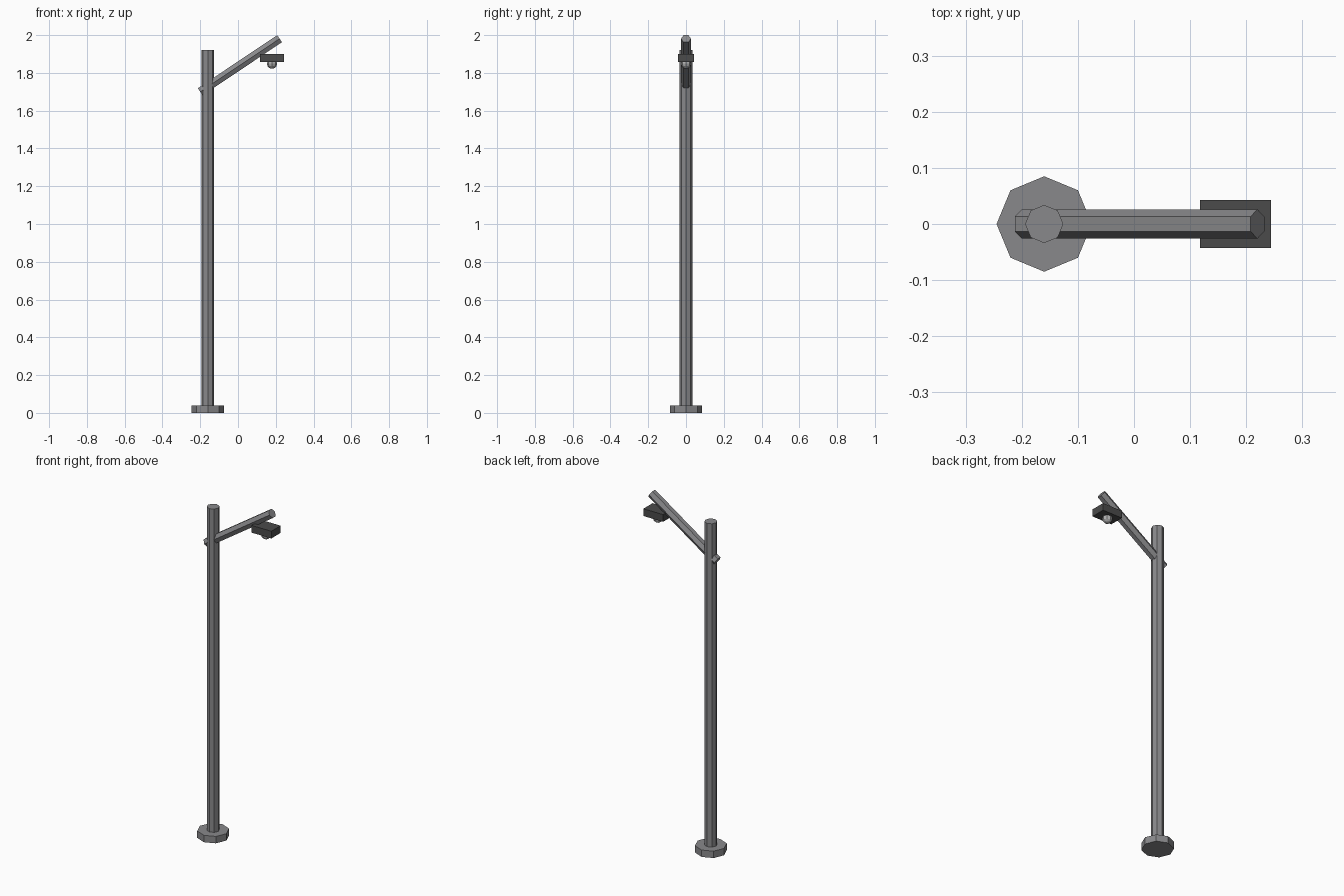
import bpy
from math import atan2, hypot, pi

if "Cube" in bpy.data.objects:
    bpy.data.objects.remove(bpy.data.objects["Cube"])


def material(name, r, g, b):
    m = bpy.data.materials.new(name)
    m.diffuse_color = (r, g, b, 1)
    m.use_nodes = True
    m.node_tree.nodes["Principled BSDF"].inputs["Base Color"].default_value = m.diffuse_color
    return m


metal = material("grey_metal", 0.25, 0.25, 0.26)
dark = material("dark_housing", 0.07, 0.07, 0.07)
glass = material("bulb_glass", 0.45, 0.45, 0.45)


def finish(name, mat):
    ob = bpy.context.object
    ob.name = name
    ob.data.materials.append(mat)
    return ob


def rod(name, sides, radius, length, loc, rot=(0, 0, 0)):
    bpy.ops.mesh.primitive_cylinder_add(vertices=sides, radius=radius, depth=length,
                                        location=loc, rotation=rot)
    return finish(name, metal)


POLE_X = -0.16

# Octagonal foot and pole
rod("base_plate", 8, 0.085, 0.04, (POLE_X, 0, 0.02))
rod("pole", 8, 0.034, 1.90, (POLE_X, 0, 0.97))

# Slanted hexagonal arm running through the pole
(x0, z0), (x1, z1) = (-0.20, 1.70), (0.22, 1.981)
rod("arm", 6, 0.026, hypot(x1 - x0, z1 - z0), ((x0 + x1) / 2, 0, (z0 + z1) / 2),
    (0, pi / 2 - atan2(z1 - z0, x1 - x0), 0))

# Lamp housing under the arm
bpy.ops.mesh.primitive_cube_add(size=1, location=(0.181, 0, 1.879))
bpy.context.object.scale = (0.127, 0.085, 0.042)
finish("lamp_housing", dark)

# Low-poly bulb half sunk into the housing
bpy.ops.mesh.primitive_uv_sphere_add(segments=8, ring_count=6, radius=0.027,
                                     location=(0.18, 0, 1.849))
finish("bulb", glass)
